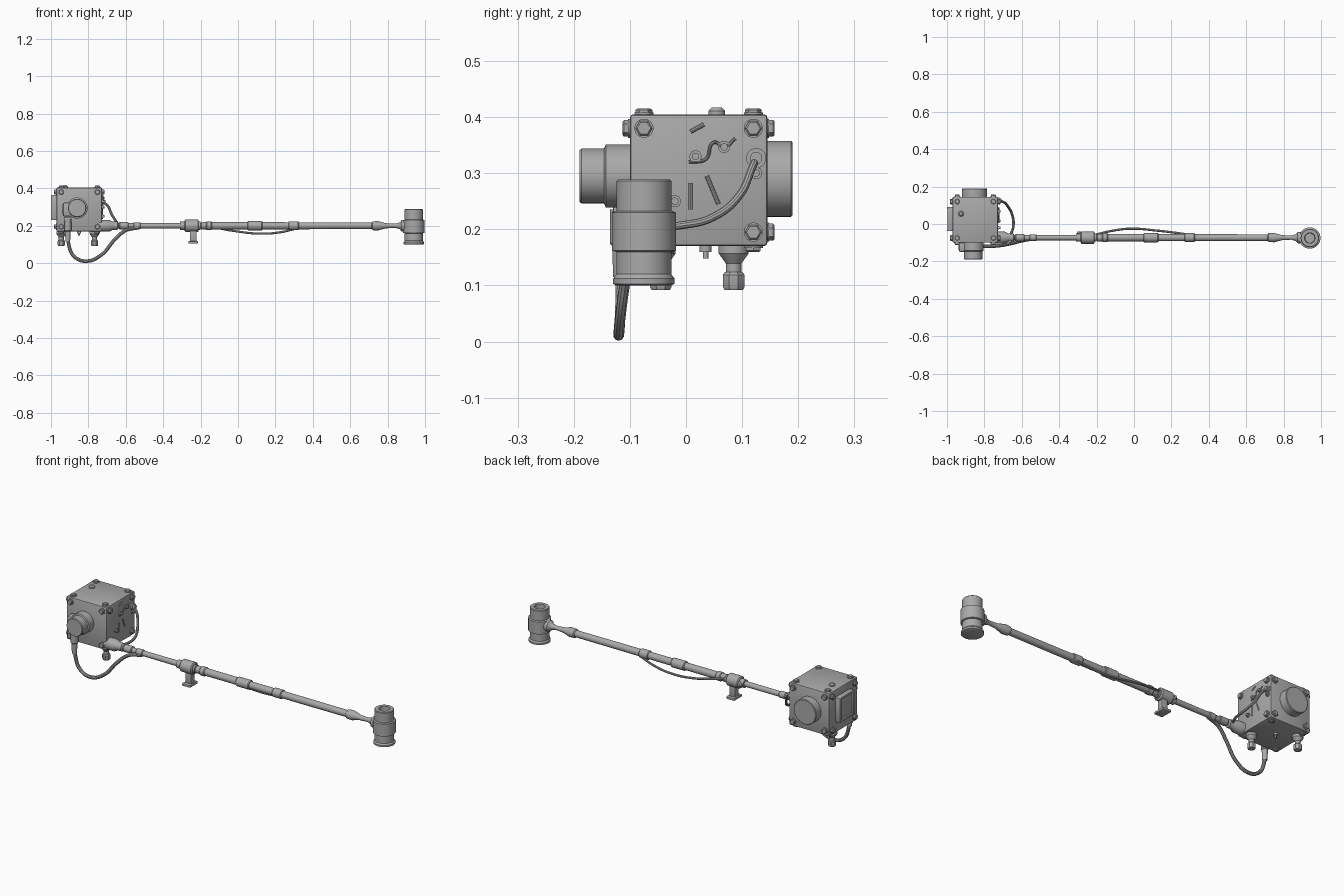
import bpy, bmesh, math
from mathutils import Vector

cube = bpy.data.objects.get("Cube")
if cube:
    bpy.data.objects.remove(cube, do_unlink=True)

grey = bpy.data.materials.new("plain_grey")
grey.use_nodes = True
COLOUR = (0.4, 0.4, 0.4, 1)
grey.diffuse_color = COLOUR
grey.node_tree.nodes["Principled BSDF"].inputs["Base Color"].default_value = COLOUR


def add_object(name, data, smooth=True):
    ob = bpy.data.objects.new(name, data)
    bpy.context.collection.objects.link(ob)
    bpy.ops.object.select_all(action="DESELECT")
    ob.select_set(True)
    bpy.context.view_layer.objects.active = ob
    if ob.type == "CURVE":
        bpy.ops.object.convert(target="MESH")
        ob = bpy.context.object
    ob.data.materials.clear()
    ob.data.materials.append(grey)
    if smooth:
        bpy.ops.object.shade_smooth_by_angle(angle=math.radians(35))
    return ob


def lathe(name, origin, axis, profile, sides=32):
    """Revolve (distance along axis, radius) pairs around an axis."""
    bm = bmesh.new()
    turn = Vector((0, 0, 1)).rotation_difference(Vector(axis)).to_matrix()
    rings = []
    for along, radius in profile:
        rings.append([bm.verts.new(Vector(origin) + turn @ Vector((
            radius * math.cos(math.tau * (i + 0.5) / sides),
            radius * math.sin(math.tau * (i + 0.5) / sides), along)))
            for i in range(sides)])
    for a, b in zip(rings, rings[1:]):
        for i in range(sides):
            j = (i + 1) % sides
            bm.faces.new((a[i], a[j], b[j], b[i]))
    bm.faces.new(rings[0][::-1])
    bm.faces.new(rings[-1])
    bmesh.ops.recalc_face_normals(bm, faces=bm.faces)
    mesh = bpy.data.meshes.new(name)
    bm.to_mesh(mesh)
    bm.free()
    return add_object(name, mesh)


def box(name, low, high, bevel=0.003):
    bm = bmesh.new()
    bmesh.ops.create_cube(bm, size=1)
    for v in bm.verts:
        v.co = Vector([(l + h) / 2 + c * (h - l) for l, h, c in zip(low, high, v.co)])
    bmesh.ops.bevel(bm, geom=bm.edges[:], offset=bevel, segments=2,
                    profile=0.5, affect="EDGES")
    mesh = bpy.data.meshes.new(name)
    bm.to_mesh(mesh)
    bm.free()
    return add_object(name, mesh)


def tube(name, points, radius):
    curve = bpy.data.curves.new(name, "CURVE")
    curve.dimensions = "3D"
    curve.bevel_depth = radius
    curve.bevel_resolution = 3
    curve.use_fill_caps = True
    spline = curve.splines.new("BEZIER")
    spline.bezier_points.add(len(points) - 1)
    for bp, p in zip(spline.bezier_points, points):
        bp.co = p
        bp.handle_left_type = bp.handle_right_type = "AUTO"
    return add_object(name, curve)


def bolt(name, origin, axis, radius=0.017, height=0.013):
    """Washer with a hexagonal head."""
    lathe(name + "_washer", origin, axis, [(-0.004, radius), (0.003, radius)], 20)
    lathe(name, origin, axis, [(0, radius * 0.88), (height * 0.8, radius * 0.88),
                               (height, radius * 0.7)], 6)


# Housing
LOW, HIGH = Vector((-0.97, -0.1, 0.17)), Vector((-0.727, 0.145, 0.405))
box("housing", LOW, HIGH, 0.006)

# Corner bolts on every face of the housing
NAMES = {(0, 0): "right", (0, 1): "left", (1, 0): "front",
         (1, 1): "back", (2, 0): "bottom", (2, 1): "top"}
for (k, side), face in NAMES.items():
    axis = Vector((0, 0, 0))
    axis[k] = 1 if side else -1
    u, v = [i for i in range(3) if i != k]
    for a in (0, 1):
        for b in (0, 1):
            if face == "left" and (a, b) == (0, 0):
                continue
            p = Vector((0, 0, 0))
            p[k] = HIGH[k] if side else LOW[k]
            p[u] = HIGH[u] - 0.025 if a else LOW[u] + 0.025
            p[v] = HIGH[v] - 0.025 if b else LOW[v] + 0.025
            bolt(f"{face}_bolt_{a}{b}", p, axis, height=0.01 if k == 2 else 0.013)

# Top screw, vents and bottom nipple
lathe("top_screw", (-0.925, 0.055, 0.405), (0, 0, 1), [(0, 0.015), (0.006, 0.015), (0.012, 0.009)])
lathe("bottom_nipple", (-0.85, 0.035, 0.172), (0, 0, -1),
      [(0, 0.011), (0.012, 0.011), (0.012, 0.005), (0.024, 0.005)], 12)

# Front lens barrel with its side bracket
lathe("front_barrel", (-0.86, -0.098, 0.295), (0, -1, 0),
      [(0, 0.056), (0.045, 0.056), (0.048, 0.049), (0.088, 0.049), (0.092, 0.046)], 40)
box("barrel_bracket", (-0.937, -0.15, 0.25), (-0.88, -0.098, 0.325), 0.01)
box("nozzle_bracket", (-0.93, -0.13, 0.22), (-0.89, -0.098, 0.245))

# Back cap
lathe("back_cap", (-0.853, 0.143, 0.29), (0, 1, 0),
      [(0, 0.068), (0.044, 0.068), (0.047, 0.065)], 48)

# Side panel
box("side_panel", (-0.988, -0.037, 0.23), (-0.965, 0.092, 0.365))
for y in (-0.037, 0.08):
    box("side_panel_rail", (-1.0, y, 0.23), (-0.968, y + 0.012, 0.365))
for z in (0.23, 0.353):
    box("side_panel_rail", (-0.997, -0.037, z), (-0.968, 0.092, z + 0.012))

# Feet
for x, y in ((-0.945, 0.085), (-0.767, -0.045)):
    lathe("foot", (x, y, 0.172), (0, 0, -1),
          [(0, 0.027), (0.015, 0.027), (0.033, 0.014), (0.048, 0.014)], 20)
    lathe("foot_nut", (x, y, 0.124), (0, 0, -1),
          [(0, 0.017), (0.005, 0.021), (0.026, 0.021), (0.032, 0.018)], 8)

# Left face details: screws, small wire, raised ribs
FACE = HIGH.x
for y, z, r in ((0.068, 0.347, 0.011), (0.017, 0.33, 0.011), (0.125, 0.3, 0.011),
                (-0.02, 0.25, 0.011)):
    lathe("face_screw", (FACE, y, z), (1, 0, 0),
          [(0, r), (0.006, r), (0.006, r * 0.6), (0.014, r * 0.6)], 12)
tube("face_wire", [(FACE + 0.004, y, z) for y, z in
                   ((0.005, 0.32), (0.035, 0.325), (0.05, 0.355), (0.068, 0.347), (0.088, 0.362))], 0.003)
for ends in (((0.008, 0.374), (0.032, 0.387)), ((0.008, 0.235), (0.008, 0.283)),
             ((0.037, 0.295), (0.058, 0.245))):
    tube("face_rib", [(FACE, y, z) for y, z in ends], 0.004)
lathe("cable_socket", (FACE, 0.125, 0.327), (1, 0, 0),
      [(0, 0.018), (0.008, 0.018), (0.008, 0.011), (0.018, 0.011)], 16)

# Boom with its sleeves, along x
BOOM = (0, -0.073, 0.2)
lathe("boom", BOOM, (1, 0, 0), [
    (-0.74, 0.032), (-0.69, 0.032), (-0.67, 0.022), (-0.645, 0.022), (-0.64, 0.014),
    (-0.2, 0.015), (-0.195, 0.02), (0.715, 0.018), (0.72, 0.024), (0.75, 0.025),
    (0.79, 0.014), (0.84, 0.011), (0.865, 0.018), (0.875, 0.03), (0.93, 0.034)], 24)
for start, end, r in ((-0.635, -0.585, 0.02), (-0.56, -0.52, 0.018), (-0.17, -0.14, 0.024),
                      (0.05, 0.13, 0.025), (0.27, 0.325, 0.024)):
    lathe("boom_sleeve", BOOM, (1, 0, 0), [(start, r - 0.003), (start + 0.004, r),
                                            (end - 0.004, r), (end, r - 0.003)], 24)

# Clamp with its stand
lathe("clamp", BOOM, (1, 0, 0), [(-0.285, 0.027), (-0.28, 0.033), (-0.215, 0.033), (-0.21, 0.027)], 24)
lathe("clamp_collar", BOOM, (1, 0, 0), [(-0.31, 0.022), (-0.2, 0.022)], 24)
box("clamp_leg", (-0.257, -0.09, 0.11), (-0.222, -0.056, 0.19))
box("clamp_plate", (-0.265, -0.108, 0.105), (-0.215, -0.04, 0.118))
lathe("clamp_knob", (-0.292, -0.06, 0.2), (0, 1, 0), [(0, 0.008), (0.012, 0.014), (0.02, 0.008)], 12)

# Hollow end head
lathe("end_head", (0.94, -0.075, 0.1), (0, 0, 1), [
    (0, 0.049), (0.003, 0.055), (0.012, 0.055), (0.02, 0.049), (0.06, 0.049), (0.062, 0.057),
    (0.13, 0.057), (0.133, 0.049), (0.186, 0.049), (0.189, 0.046), (0.189, 0.028),
    (0.15, 0.026)], 40)

# Hanging hose with end fittings
tube("hose", [(-0.91, -0.117, 0.2), (-0.905, -0.116, 0.1), (-0.875, -0.118, 0.035), (-0.81, -0.12, 0.011),
              (-0.73, -0.117, 0.045), (-0.66, -0.105, 0.125), (-0.6, -0.09, 0.175),
              (-0.53, -0.078, 0.19)], 0.0095)
lathe("hose_fitting", (-0.91, -0.117, 0.235), (0, 0, -1),
      [(0, 0.019), (0.06, 0.019), (0.065, 0.015), (0.12, 0.013)], 16)

# Side cable from the housing to the boom
tube("side_cable", [(-0.73, 0.125, 0.327), (-0.7, 0.118, 0.31), (-0.675, 0.095, 0.26), (-0.65, 0.045, 0.22),
                    (-0.645, -0.01, 0.207), (-0.66, -0.06, 0.203)], 0.007)

# Cable along the back of the boom
tube("boom_cable", [(-0.2, -0.055, 0.205), (-0.12, -0.037, 0.19), (-0.02, -0.025, 0.172), (0.12, -0.035, 0.158),
                    (0.23, -0.048, 0.166), (0.31, -0.06, 0.185)], 0.006)
